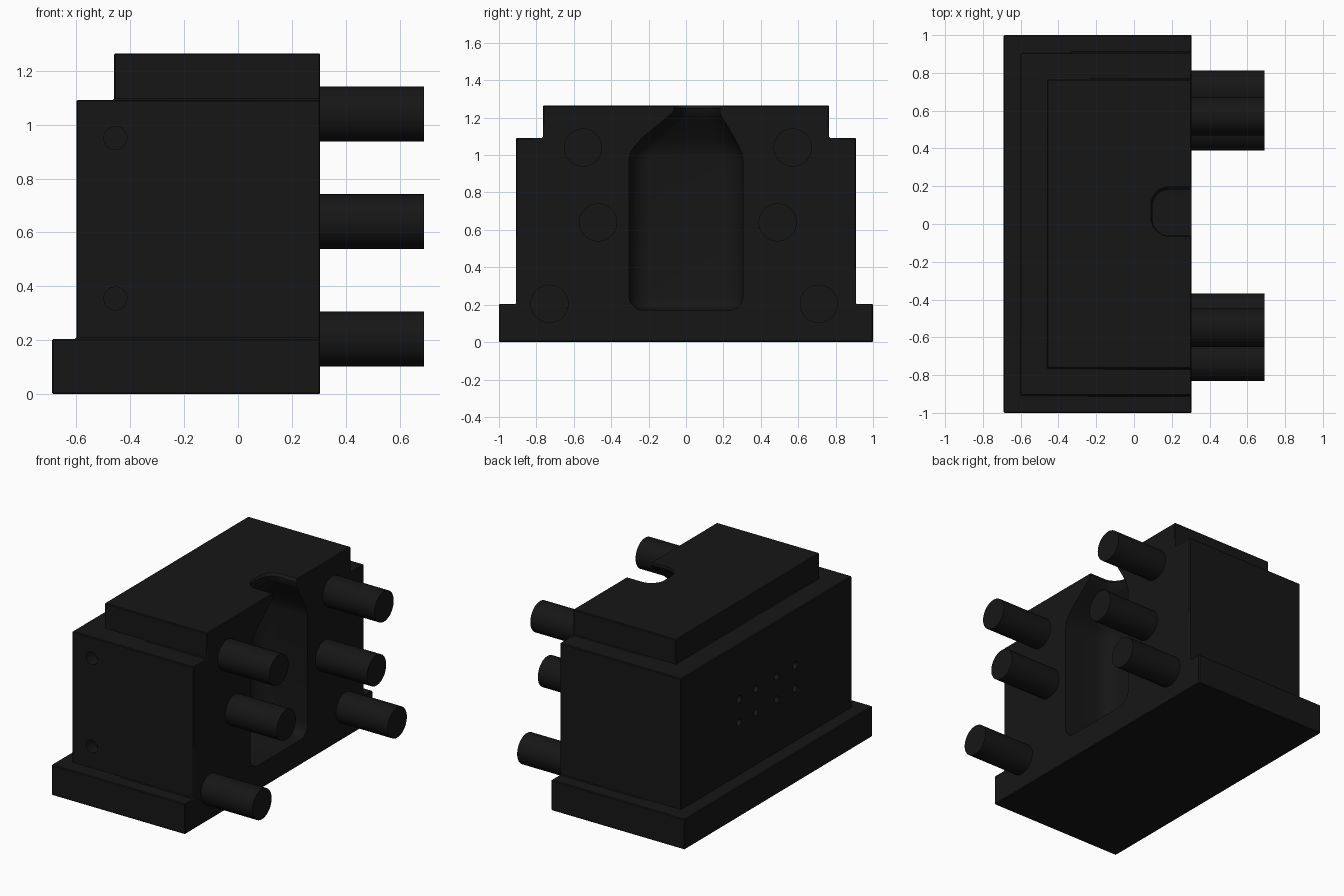
import bpy, bmesh
from math import sin, cos, pi
from mathutils import Matrix

if "Cube" in bpy.data.objects:
    bpy.data.objects.remove(bpy.data.objects["Cube"])

FACE = 0.305          # flat mating face on the +x side

mat = bpy.data.materials.new("black")
mat.diffuse_color = (0.008, 0.008, 0.008, 1)
mat.use_nodes = True
mat.node_tree.nodes["Principled BSDF"].inputs["Base Color"].default_value = mat.diffuse_color


def finish(bm, name):
    bmesh.ops.recalc_face_normals(bm, faces=bm.faces)
    me = bpy.data.meshes.new(name)
    bm.to_mesh(me)
    bm.free()
    ob = bpy.data.objects.new(name, me)
    me.materials.append(mat)
    bpy.context.collection.objects.link(ob)
    return ob


def smooth(ob):
    bpy.ops.object.select_all(action='DESELECT')
    ob.select_set(True)
    bpy.context.view_layer.objects.active = ob
    bpy.ops.object.shade_smooth_by_angle(angle=0.6)


def rod(bm, centre, radius, length, axis, sides):
    rot = Matrix.Rotation(pi / 2, 4, 'Y' if axis == 'x' else 'X')
    bmesh.ops.create_cone(bm, cap_ends=True, segments=sides, radius1=radius,
                          radius2=radius, depth=length,
                          matrix=Matrix.Translation(centre) @ rot)


# Stepped block: three tiers that share one flush face
def stepped_block():
    bm = bmesh.new()
    tiers = [(-0.69, 1.0, 0.0, 0.205), (-0.60, 0.908, 0.205, 1.092),
             (-0.46, 0.765, 1.092, 1.265)]
    rings = []
    for x0, w, z0, z1 in tiers:
        for z in (z0, z1):
            rings.append([bm.verts.new((x, y, z)) for x, y in
                          ((FACE, -w), (FACE, w), (x0, w), (x0, -w))])
    for lo, hi in zip(rings[0::2], rings[1::2]):        # walls
        for i in (1, 2, 3):
            j = (i + 1) % 4
            bm.faces.new((lo[i], lo[j], hi[j], hi[i]))
    for a, b in ((rings[1], rings[2]), (rings[3], rings[4])):   # U-shaped ledges
        bm.faces.new((a[0], a[3], a[2], a[1], b[1], b[2], b[3], b[0]))
    bm.faces.new(rings[0])
    bm.faces.new(rings[-1])
    bm.faces.new([r[0] for r in rings] + [r[1] for r in reversed(rings)])
    bmesh.ops.recalc_face_normals(bm, faces=bm.faces)
    bmesh.ops.bevel(bm, geom=bm.edges[:], offset=0.005, segments=1,
                    profile=0.5, affect='EDGES')
    return finish(bm, "mould_block")


# Bottle-shaped cavity: lofted rounded sections, open on the mating face and top
def bottle_cutter():
    secs = []                                    # z, centre y, half width, depth, corner radius
    for k in range(7):
        a = k / 6 * pi / 2
        inset = 0.08 * (1 - sin(a))
        secs.append((0.168 + 0.08 * (1 - cos(a)), 0, 0.305 - inset, 0.36 - inset, 0.12))
    secs += [(0.97, 0, 0.305, 0.36, 0.12), (1.01, 0, 0.298, 0.355, 0.12),
             (1.05, 0.004, 0.277, 0.34, 0.12), (1.10, 0.015, 0.24, 0.31, 0.12),
             (1.20, 0.045, 0.15, 0.235, 0.10), (1.225, 0.055, 0.127, 0.215, 0.09),
             (1.25, 0.06, 0.122, 0.208, 0.09), (1.267, 0.068, 0.134, 0.217, 0.10),
             (1.32, 0.068, 0.134, 0.217, 0.10)]
    bm = bmesh.new()
    rings = []
    for z, c, w, d, r in secs:
        pts = [(FACE + 0.1, c - w)]
        for s in (-1, 1):
            arc = [(FACE - d + r - r * sin(t), c + s * (w - r + r * cos(t)))
                   for t in (k / 8 * pi / 2 for k in range(9))]
            pts += arc if s < 0 else arc[::-1]
        pts.append((FACE + 0.1, c + w))
        rings.append([bm.verts.new((x, y, z)) for x, y in pts])
    n = len(rings[0])
    for lo, hi in zip(rings, rings[1:]):
        for i in range(n):
            j = (i + 1) % n
            bm.faces.new((lo[i], lo[j], hi[j], hi[i]))
    bm.faces.new(rings[0])
    bm.faces.new(rings[-1])
    return finish(bm, "bottle_cutter")


# Drilled holes: two in the front wall, a 4 x 2 grid in the back wall
def hole_cutter():
    bm = bmesh.new()
    for z in (0.355, 0.95):
        rod(bm, (-0.455, -0.908, z), 0.043, 0.16, 'y', 24)
    for y in (-0.305, -0.11, 0.11, 0.29):
        for z in (0.565, 0.72):
            rod(bm, (-0.60, y, z), 0.024, 0.12, 'x', 16)
    return finish(bm, "hole_cutter")


block = stepped_block()
bpy.context.view_layer.objects.active = block
for cutter in (bottle_cutter(), hole_cutter()):
    cutter.hide_render = True
    m = block.modifiers.new("cut", 'BOOLEAN')
    m.operation, m.solver, m.object = 'DIFFERENCE', 'EXACT', cutter
    bpy.ops.object.modifier_apply(modifier=m.name)
    bpy.data.objects.remove(cutter)
smooth(block)

# Locating pegs on the mating face
for i, (y, z) in enumerate([(-0.55, 1.04), (0.57, 1.04), (-0.47, 0.64),
                            (0.49, 0.64), (-0.73, 0.205), (0.71, 0.205)]):
    bm = bmesh.new()
    rod(bm, ((FACE + 0.69) / 2, y, z), 0.102, 0.69 - FACE, 'x', 48)
    smooth(finish(bm, f"locating_peg_{i + 1}"))
